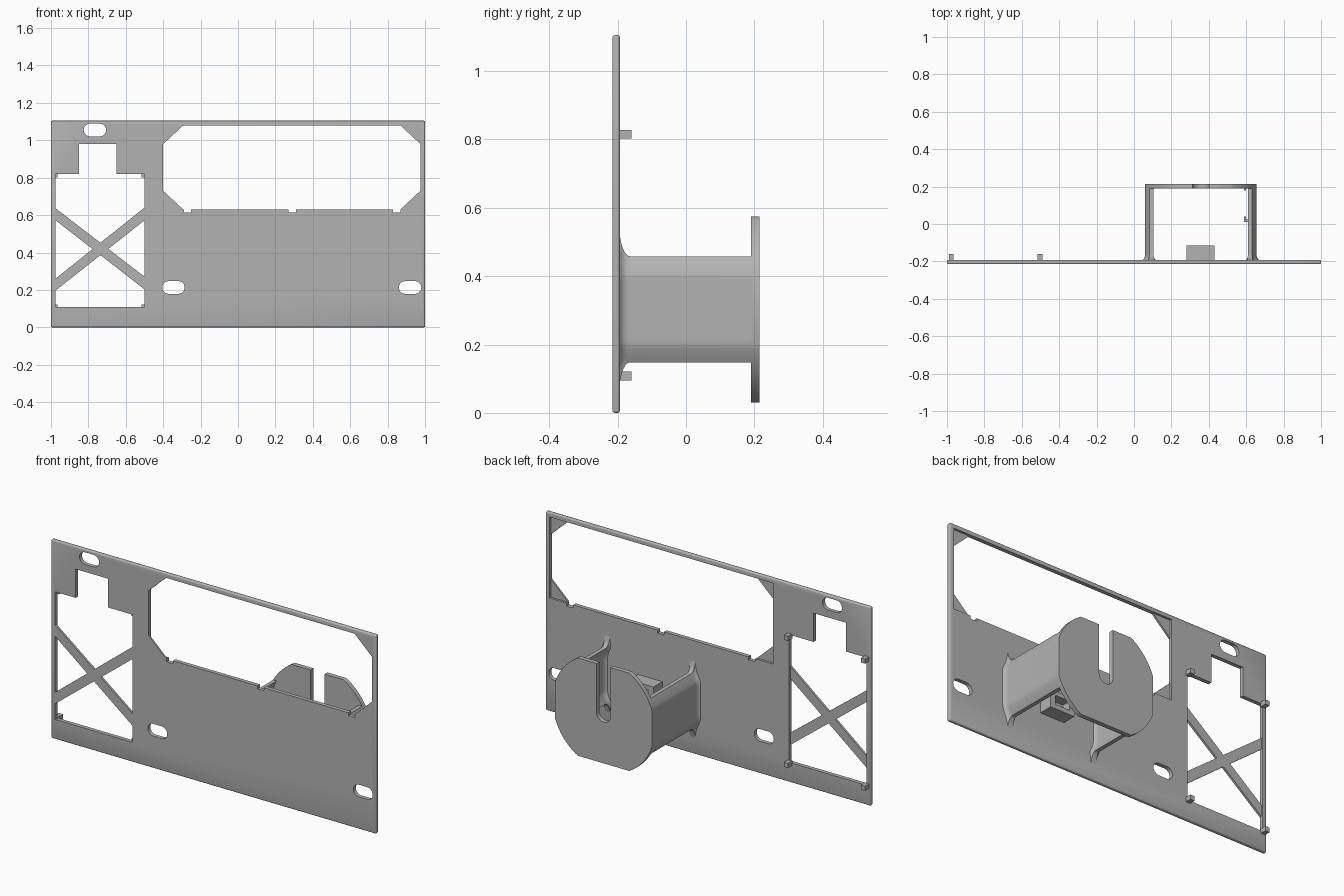
import bpy, bmesh, math
from mathutils import Vector

cube = bpy.data.objects.get("Cube")
if cube:
    bpy.data.objects.remove(cube)

mat = bpy.data.materials.new("light grey plastic")
mat.use_nodes = True
GREY = (0.45, 0.45, 0.45, 1)
mat.diffuse_color = GREY
mat.node_tree.nodes["Principled BSDF"].inputs["Base Color"].default_value = GREY

FRONT, BACK = -0.215, -0.193      # panel faces
CX, CZ, R = 0.357, 0.303, 0.315   # spool axis and rim radius
HALF_W, HALF_H = 0.298, 0.272     # flats on the rim
WALL_H = 0.155


def loft(name, rings):
    """Closed solid through rings of equal length."""
    bm = bmesh.new()
    loops = [[bm.verts.new(p) for p in ring] for ring in rings]
    n = len(loops[0])
    for a, b in zip(loops, loops[1:]):
        for i in range(n):
            bm.faces.new((a[i], a[(i + 1) % n], b[(i + 1) % n], b[i]))
    bm.faces.new(loops[0])
    bm.faces.new(loops[-1])
    bmesh.ops.recalc_face_normals(bm, faces=bm.faces)
    me = bpy.data.meshes.new(name)
    bm.to_mesh(me)
    bm.free()
    me.materials.append(mat)
    ob = bpy.data.objects.new(name, me)
    bpy.context.collection.objects.link(ob)
    return ob


def prism(name, outline, y0, y1):
    """Extrude an (x, z) outline along y."""
    return loft(name, [[(x, y, z) for x, z in outline] for y in (y0, y1)])


def rect(x0, x1, z0, z1):
    return [(x0, z0), (x1, z0), (x1, z1), (x0, z1)]


def slot(cx, cz, half, r, n=12):
    """Rounded slot lying along x."""
    pts = []
    for side in (1, -1):
        for i in range(n + 1):
            a = math.pi * (i / n - 0.5)
            pts.append((cx + side * (half - r + r * math.cos(a)), cz + side * r * math.sin(a)))
    return pts


def select(ob):
    bpy.ops.object.select_all(action="DESELECT")
    ob.select_set(True)
    bpy.context.view_layer.objects.active = ob


def apply(ob, mod):
    select(ob)
    bpy.ops.object.modifier_apply(modifier=mod.name)


def cut(ob, outline, y0=-1, y1=1):
    """Cut a prism out of a solid."""
    cutter = prism("cutter", outline, y0, y1)
    cutter.hide_render = True
    mod = ob.modifiers.new("cut", "BOOLEAN")
    mod.operation, mod.solver, mod.object = "DIFFERENCE", "EXACT", cutter
    apply(ob, mod)
    bpy.data.objects.remove(cutter)


def smooth(ob):
    select(ob)
    bpy.ops.object.shade_smooth_by_angle(angle=math.radians(35))


# Panel with softened outer edges
panel = prism("panel", rect(-1, 1, 0, 1.105), FRONT, BACK)
bevel = panel.modifiers.new("bevel", "BEVEL")
bevel.width, bevel.segments = 0.007, 3
apply(panel, bevel)

# Display window with latch notches
WL, WR, WB, WT = -0.4, 0.975, 0.63, 1.08
cut(panel, rect(WL, WR, WB, WT))
for x in (-0.27, 0.29, 0.85):
    cut(panel, rect(x - 0.02, x + 0.02, 0.613, WB + 0.01))

# Stepped side opening
OL, OR, OB, OT = -0.975, -0.5, 0.11, 0.82
cut(panel, [(OL, OB), (OR, OB), (OR, OT), (-0.65, OT), (-0.65, 0.98),
            (-0.85, 0.98), (-0.85, OT), (OL, OT)])

# Mounting slots
for x, z in ((-0.765, 1.055), (-0.345, 0.213), (0.92, 0.213)):
    cut(panel, slot(x, z, 0.06, 0.034))
smooth(panel)

# Thin corner gussets set in the front of the window
for x, sx in ((WL, 1), (WR, -1)):
    for z, sz in ((WB, 1), (WT, -1)):
        prism("window_gusset", [(x, z), (x + sx * 0.107, z), (x, z + sz * 0.1)],
              FRONT, FRONT + 0.01)

# Crossed braces
for name, za, zb in (("brace_rising", 0.197, 0.572), ("brace_falling", 0.572, 0.203)):
    prism(name, [(OL, za), (OR, zb), (OR, zb + 0.068), (OL, za + 0.064)],
          FRONT, FRONT + 0.012)

# Locating pegs at the corners of the side opening
for x in (-0.977, -0.503):
    for z in (0.108, 0.815):
        prism("peg", rect(x - 0.013, x + 0.013, z - 0.013, z + 0.013), BACK - 0.005, -0.16)


# Spool walls, following the rim and flaring into the panel
def half_width(z):
    z = min(abs(z), WALL_H)
    return min(HALF_W, math.sqrt(R * R - z * z))


def wall_ring(side, y, f, n=24):
    h = WALL_H + 0.075 * f
    zs = [h * (2 * i / n - 1) for i in range(n + 1)]

    def taper(z):  # flare narrows to a point at its ends
        over = max(0, abs(z) - WALL_H) / 0.075
        return 0.011 + 0.019 * f * (1 - over)
    outer = [(half_width(z) - 0.011 + taper(z), z) for z in zs]
    inner = [(half_width(z) - 0.011 - taper(z), z) for z in reversed(zs)]
    return [(CX + side * x, y, CZ + z) for x, z in outer + inner]


for side, name in ((1, "spool_wall_left"), (-1, "spool_wall_right")):
    rings = []
    for i in range(9):
        s = i / 8
        rings.append(wall_ring(side, BACK + 0.03 * s, 1 - math.sqrt(1 - (1 - s) ** 2)))
    rings[0] = wall_ring(side, BACK - 0.004, 1)
    rings.append(wall_ring(side, 0.195, 0))
    smooth(loft(name, rings))

# Spool rim: clipped disc with a U slot open at the top
rim = []
corner_a = math.acos(HALF_W / R)
corner_b = math.asin(HALF_H / R)
for q in range(4):
    for i in range(13):
        t = i / 12 if q % 2 == 0 else 1 - i / 12
        a = corner_a + (corner_b - corner_a) * t
        sx = 1 if q in (0, 3) else -1
        sz = 1 if q < 2 else -1
        rim.append((CX + sx * R * math.cos(a), CZ + sz * R * math.sin(a)))
flange = prism("spool_flange", rim, 0.19, 0.215)
u_slot = [(CX + 0.043 * math.cos(a), CZ + 0.043 * math.sin(a))
          for a in (math.pi + math.pi * i / 16 for i in range(17))]
cut(flange, u_slot + [(CX + 0.043, 1), (CX - 0.043, 1)])
smooth(flange)

# Socket block between the walls, hollow toward the back
block = prism("socket_block", rect(0.28, 0.43, 0.25, 0.35), BACK - 0.005, -0.115)
cut(block, rect(0.31, 0.40, 0.275, 0.325), -0.165, 0)

# Small cable hook inside the left wall
prism("hook_arm", rect(0.595, 0.64, 0.28, 0.33), 0.012, 0.024)
prism("hook_lip", rect(0.588, 0.598, 0.28, 0.33), 0.012, 0.04)
prism("hook_stop", rect(0.588, 0.598, 0.28, 0.33), 0.18, 0.192)
